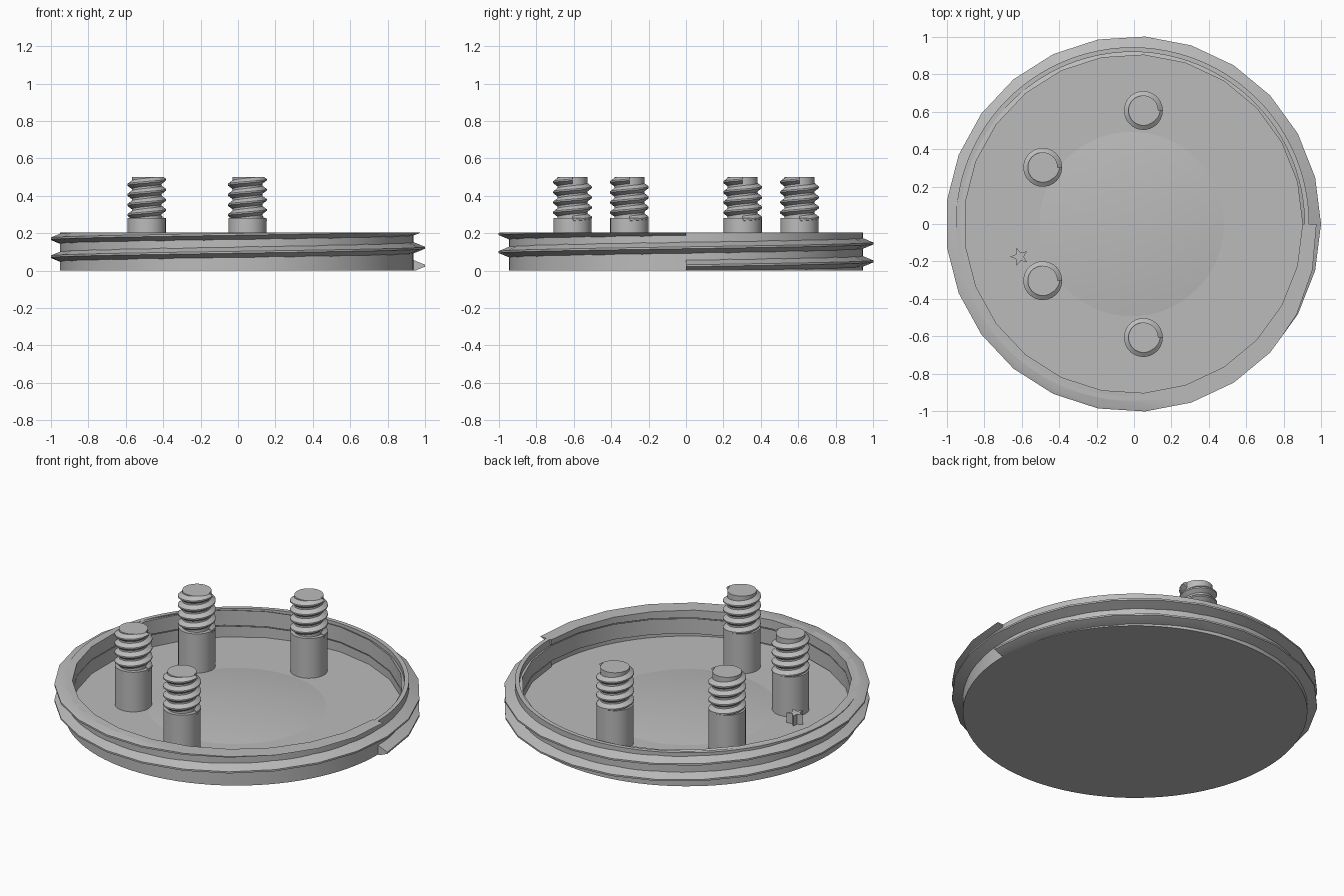
import bpy, bmesh, math
from mathutils import Vector

cube = bpy.data.objects.get("Cube")
if cube:
    bpy.data.objects.remove(cube, do_unlink=True)

grey = bpy.data.materials.new("plain_grey")
grey.use_nodes = True
GREY = (0.5, 0.5, 0.5, 1)
grey.diffuse_color = GREY
grey.node_tree.nodes["Principled BSDF"].inputs["Base Color"].default_value = GREY

CX = -0.008      # dish axis
FLOOR = 0.04
RIM = 0.203


def finish(name, bm, loc, smooth=30):
    bmesh.ops.recalc_face_normals(bm, faces=bm.faces)
    mesh = bpy.data.meshes.new(name)
    bm.to_mesh(mesh)
    bm.free()
    mesh.materials.append(grey)
    ob = bpy.data.objects.new(name, mesh)
    ob.location = loc
    bpy.context.collection.objects.link(ob)
    bpy.ops.object.select_all(action='DESELECT')
    ob.select_set(True)
    bpy.context.view_layer.objects.active = ob
    if smooth:
        bpy.ops.object.shade_smooth_by_angle(angle=math.radians(smooth))
    return ob


def lathe(name, profile, loc, steps):
    """Spin an (r, z) profile that starts and ends on the axis."""
    bm = bmesh.new()
    verts = [bm.verts.new((r, 0, z)) for r, z in profile]
    edges = [bm.edges.new(p) for p in zip(verts, verts[1:])]
    bmesh.ops.spin(bm, geom=verts + edges, axis=(0, 0, 1), cent=(0, 0, 0),
                   angle=math.tau, steps=steps)
    bmesh.ops.remove_doubles(bm, verts=bm.verts, dist=1e-5)
    return finish(name, bm, loc)


def thread(name, profile, loc, z0, pitch, turns, steps, z_min, z_max):
    """Sweep a closed (r, dz) profile along a rising helix, trimmed flat."""
    bm = bmesh.new()
    rings = []
    for i in range(turns * steps + 1):
        a = math.tau * i / steps
        z = z0 + pitch * i / steps
        rings.append([bm.verts.new((r * math.cos(a), r * math.sin(a), z + dz))
                      for r, dz in profile])
    n = len(profile)
    for lo, hi in zip(rings, rings[1:]):
        for j in range(n):
            k = (j + 1) % n
            bm.faces.new((lo[j], hi[j], hi[k], lo[k]))
    bm.faces.new(rings[0])
    bm.faces.new(rings[-1])
    for z, side in ((z_min, -1), (z_max, 1)):
        geom = bm.verts[:] + bm.edges[:] + bm.faces[:]
        cut = bmesh.ops.bisect_plane(bm, geom=geom, plane_co=(0, 0, z),
                                     plane_no=(0, 0, side), clear_outer=True)
        rim = [e for e in cut["geom_cut"] if isinstance(e, bmesh.types.BMEdge)]
        if rim:
            bmesh.ops.holes_fill(bm, edges=rim, sides=0)
    return finish(name, bm, loc)


# Dish: flat base, floor and thin upright wall
lathe("dish", [(0, 0), (0.945, 0), (0.945, RIM), (0.92, RIM), (0.92, FLOOR), (0, FLOOR)],
      (CX, 0, 0), 96)

# Coarse external thread whose root shows inside the wall
thread("dish_thread", [(0.905, -0.046), (1.004, -0.005), (1.004, 0.005), (0.905, 0.046)],
       (-0.004, 0, 0), 0.026, 0.096, 2, 25, 0, RIM)

# Shallow dome on the floor
R, H = 0.493, 0.03
dome = [(R * i / 12, FLOOR + H * (1 - (i / 12) ** 2)) for i in range(13)]
lathe("floor_dome", dome + [(R, FLOOR - 0.01), (0, FLOOR - 0.01)], (CX - 0.004, 0, 0), 72)

# Four threaded posts, mirrored front to back
for label, x, y in (("inner", 0.05, 0.607), ("outer", -0.488, 0.303)):
    for end, side in (("front", -1), ("back", 1)):
        loc = (x, y * side, 0)
        lathe(f"{label}_{end}_post",
              [(0, 0.02), (0.102, 0.02), (0.102, 0.28), (0.08, 0.28), (0.08, 0.5), (0, 0.5)],
              loc, 40)
        thread(f"{label}_{end}_post_thread",
               [(0.076, -0.025), (0.104, -0.004), (0.104, 0.004), (0.076, 0.025)],
               loc, 0.27, 0.054, 4, 25, 0.25, 0.5)

# Small five-pointed star marker
bm = bmesh.new()
star = []
for i in range(10):
    r = 0.022 if i % 2 else 0.05
    a = math.radians(108 + 36 * i)
    star.append(bm.verts.new((r * math.cos(a), r * math.sin(a), FLOOR - 0.01)))
face = bm.faces.new(star)
top = bmesh.ops.extrude_face_region(bm, geom=[face])["geom"]
bmesh.ops.translate(bm, vec=Vector((0, 0, 0.07)),
                    verts=[v for v in top if isinstance(v, bmesh.types.BMVert)])
finish("star_marker", bm, (-0.612, -0.175, 0), 0)
